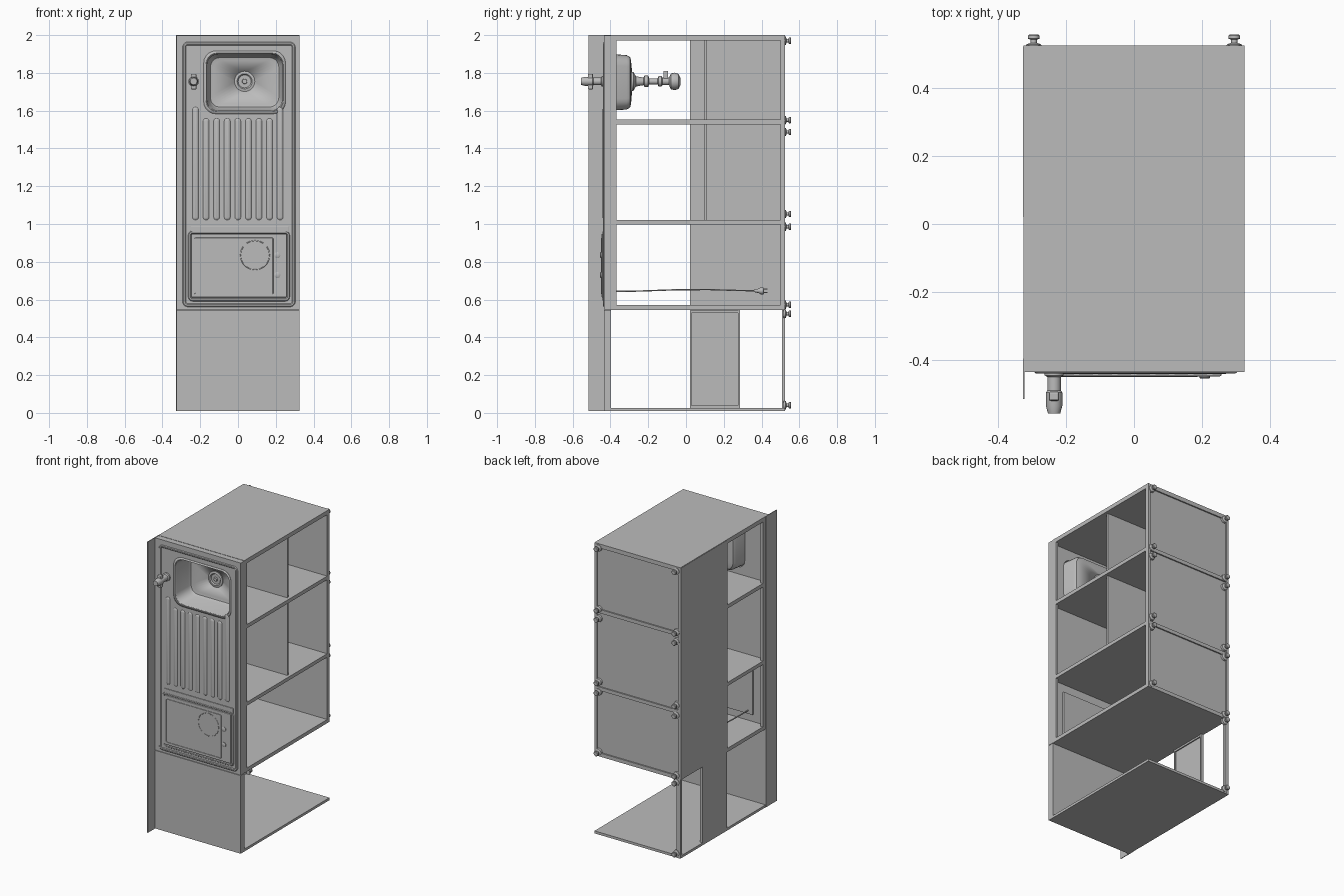
import bpy, bmesh, math
from mathutils import Vector

if "Cube" in bpy.data.objects:
    bpy.data.objects.remove(bpy.data.objects["Cube"])

grey = bpy.data.materials.new("plain_grey")
grey.diffuse_color = (0.5, 0.5, 0.5, 1)
grey.use_nodes = True
grey.node_tree.nodes["Principled BSDF"].inputs["Base Color"].default_value = grey.diffuse_color


def add(name, bm, smooth=False):
    bmesh.ops.recalc_face_normals(bm, faces=bm.faces[:])
    me = bpy.data.meshes.new(name)
    bm.to_mesh(me)
    bm.free()
    me.materials.append(grey)
    ob = bpy.data.objects.new(name, me)
    bpy.context.collection.objects.link(ob)
    if smooth:
        bpy.ops.object.select_all(action='DESELECT')
        bpy.context.view_layer.objects.active = ob
        ob.select_set(True)
        bpy.ops.object.shade_smooth_by_angle(angle=math.radians(35))
    return ob


def box(name, x0, x1, y0, y1, z0, z1, bevel=0):
    bm = bmesh.new()
    bmesh.ops.create_cube(bm, size=1)
    for v in bm.verts:
        v.co = Vector(((x0 + x1) / 2 + v.co.x * (x1 - x0),
                       (y0 + y1) / 2 + v.co.y * (y1 - y0),
                       (z0 + z1) / 2 + v.co.z * (z1 - z0)))
    if bevel:
        bmesh.ops.bevel(bm, geom=bm.edges[:], offset=bevel, segments=2,
                        affect='EDGES', profile=0.5)
    return add(name, bm)


def loft(name, rings, caps=True, loop=False, smooth=True):
    """Skin a list of equal-length rings."""
    bm = bmesh.new()
    vs = [[bm.verts.new(p) for p in r] for r in rings]
    n = len(vs[0])
    pairs = list(zip(vs, vs[1:])) + ([(vs[-1], vs[0])] if loop else [])
    for a, b in pairs:
        for i in range(n):
            j = (i + 1) % n
            bm.faces.new((a[i], a[j], b[j], b[i]))
    if caps and not loop:
        bm.faces.new(vs[0])
        bm.faces.new(vs[-1])
    return add(name, bm, smooth)


def lathe(name, x, z, profile, n=16):
    """Turned part along y from (radius, y) points."""
    return loft(name, [[(x + r * math.cos(2 * math.pi * i / n), y,
                         z + r * math.sin(2 * math.pi * i / n))
                        for i in range(n)] for r, y in profile])


def rounded(x0, x1, z0, z1, r, y, seg=5):
    """Rounded rectangle facing the front."""
    pts = []
    for k, (cx, cz) in enumerate([(x1 - r, z1 - r), (x0 + r, z1 - r),
                                  (x0 + r, z0 + r), (x1 - r, z0 + r)]):
        for s in range(seg + 1):
            a = math.pi / 2 * (k + s / seg)
            pts.append((cx + r * math.cos(a), y, cz + r * math.sin(a)))
    return pts


def bead(name, x0, x1, z0, z1, r, w, h, y):
    """Raised rounded-rectangle frame."""
    def ring(d, yy):
        return rounded(x0 + d, x1 - d, z0 + d, z1 - d, max(r - d, .004), yy)
    loft(name, [ring(0, y + .001), ring(w * .3, y - h),
                ring(w * .7, y - h), ring(w, y + .001)], loop=True)


W = 0.325            # half depth of the cabinets
TOP = -0.435         # worktop face

# Worktop, with the sink opening cut through
top = box("worktop", -W, W, TOP, -0.396, 0.547, 1.998)
cutter = loft("sink_cutter", [rounded(-.168, .238, 1.597, 1.903, .06, y)
                              for y in (-.5, -.35)], smooth=False)
cutter.hide_render = True
cutter.hide_viewport = False
cutter.display_type = 'WIRE'
m = top.modifiers.new("sink_opening", 'BOOLEAN')
m.operation = 'DIFFERENCE'
m.object = cutter
m.solver = 'EXACT'
box("worktop_plain_end", -W, W, TOP, -0.396, 0.01, 0.544)
box("wall_upstand", -W - .002, -W + .003, -0.515, -0.396, 0.01, 2.0)
bead("steel_rim", -.295, .305, .56, 1.965, .03, .02, .004, TOP)

# Sink bowl, drain and waste pipe
bowl = []
for d, y, r in ((-.012, TOP - .002, .065), (0, TOP - .003, .06), (.006, TOP + .01, .06),
                (.014, -.315, .055), (.024, -.298, .05), (.04, -.294, .045)):
    bowl.append(rounded(-.17 + d, .24 - d, 1.595 + d, 1.905 - d, r, y))
n = len(bowl[0])
bowl.append([(.035 + .05 * math.cos(math.pi / 2 * (i // 6 + (i % 6) / 5.5)), -.288,
              1.755 + .05 * math.sin(math.pi / 2 * (i // 6 + (i % 6) / 5.5)))
             for i in range(n)])
sink = loft("sink_bowl", bowl, caps=False)
s = sink.modifiers.new("sheet", 'SOLIDIFY')
s.thickness = .003
lathe("drain", .035, 1.755, [(.054, -.286), (.054, -.294), (.04, -.297), (.034, -.29),
                             (.014, -.29), (.012, -.298)], 20)
lathe("waste_trap", .035, 1.755,
      [(.05, -.29), (.05, -.279), (.027, -.265), (.02, -.225), (.03, -.22), (.03, -.2),
       (.016, -.195), (.016, -.15), (.028, -.145), (.028, -.13), (.02, -.125),
       (.02, -.09), (.042, -.08), (.046, -.06), (.04, -.04), (.02, -.03)])
box("trap_branch", .022, .048, -.12, -.095, 1.755, 1.81, .004)

# Tap
lathe("tap", -.235, 1.755, [(.028, TOP), (.028, -.445), (.02, -.45), (.02, -.49),
                            (.024, -.495), (.024, -.535), (.018, -.557)])
box("tap_spout", -.25, -.22, -.52, -.492, 1.712, 1.795, .006)

# Draining ribs
for i in range(9):
    x = -.225 + i * .056
    z1 = 1.62 if i in (0, 8) else 1.56
    rings = [rounded(x - w, x + w, 1.02 + e, z1 - e, w * .9, y, 3)
             for w, e, y in ((.017, 0, TOP + .001), (.012, .006, TOP - .004),
                             (.006, .012, TOP - .006))]
    loft("draining_rib", rings)
box("draining_ledge", -.25, .27, TOP - .005, TOP + .001, .955, .99, .002)

# Cooking plate with ring and controls
bead("hob_surround", -.265, .275, .59, .965, .025, .018, .006, TOP)
box("hob_plate", -.247, .257, -.448, TOP + .001, .612, .948, .004)
bead("hob_panel_edge", -.232, .188, .628, .928, .008, .005, .002, -.448)
bead("cooking_ring", .01, .17, .755, .915, .079, .006, .001, -.448)
for z in (.835, .73):
    lathe("control_knob", .208, z, [(.016, -.445), (.016, -.452), (.013, -.454)])
box("hob_underside", -.235, .245, -.40, -.385, .62, .94, .003)

# Power cable and plug
cable = [(-.385, .643), (-.25, .645), (-.05, .652), (.12, .653), (.28, .648), (.40, .646)]
loft("power_cable", [[(-.2 + .004 * math.cos(a), y, z + .004 * math.sin(a))
                      for a in (0, 1.05, 2.09, 3.14, 4.19, 5.24)] for y, z in cable])
lathe("plug", -.2, .646, [(.006, .36), (.012, .385), (.018, .395), (.018, .41), (.012, .412)])
for dz in (-.009, .009):
    lathe("plug_pin", -.2, .646 + dz, [(.003, .41), (.003, .432)], 6)

# Cabinet side panels, stacked along the length
for name, z0, z1 in (("end_panel", 1.972, 2.0), ("upper_divider", 1.527, 1.552),
                     ("lower_divider", .997, 1.021), ("last_cabinet_panel", .546, .571),
                     ("free_end_panel", .01, .027)):
    box(name, -W, W, -.396, .525, z0, z1)

# Cabinet fronts rails, floors, floor rails and half-height backs
bays = ((1.552, 1.972, 1), (1.021, 1.527, 1), (.571, .997, 0))
for z0, z1, shelf in bays:
    for sx in (-1, 1):
        a, b = sorted((sx * W, sx * (W - .018)))
        box("worktop_rail", a, b, -.396, -.367, z0, z1)
        box("floor_rail", a, b, .50, .525, z0, z1)
    box("cabinet_floor", -W + .018, W - .018, .50, .516, z0, z1)
    box("cabinet_back", -W, -W + .008, .02, .50, z0, z1)
    if shelf:
        box("shelf", -W + .008, W - .02, .097, .112, z0, z1)
# Continuous outer skin over the cabinet backs
box("back_skin", -W - .002, -W + .002, .02, .522, .55, 1.997)

# Open bay with brace panel and thin post
box("bay_brace", -W, -W + .012, .02, .285, .027, .546)
for y in (.02, .275):
    box("brace_edge", -W, -W + .02, y, y + .01, .027, .546)
for z in (.027, .53):
    box("brace_edge", -W, -W + .02, .02, .285, z, z + .012)
box("bay_post", -W, -W + .03, .508, .525, .027, .546)

# Feet
cab_z = (1.97, 1.55, 1.487, 1.053, .985, .573)
spots = [(sx * .295, z) for z in cab_z for sx in (-1, 1)] + [(-.295, .525), (-.295, .04)]
for x, z in spots:
    lathe("foot", x, z, [(.024, .515), (.022, .528), (.009, .533), (.009, .542),
                         (.017, .545), (.017, .554), (.014, .557)], 12)
